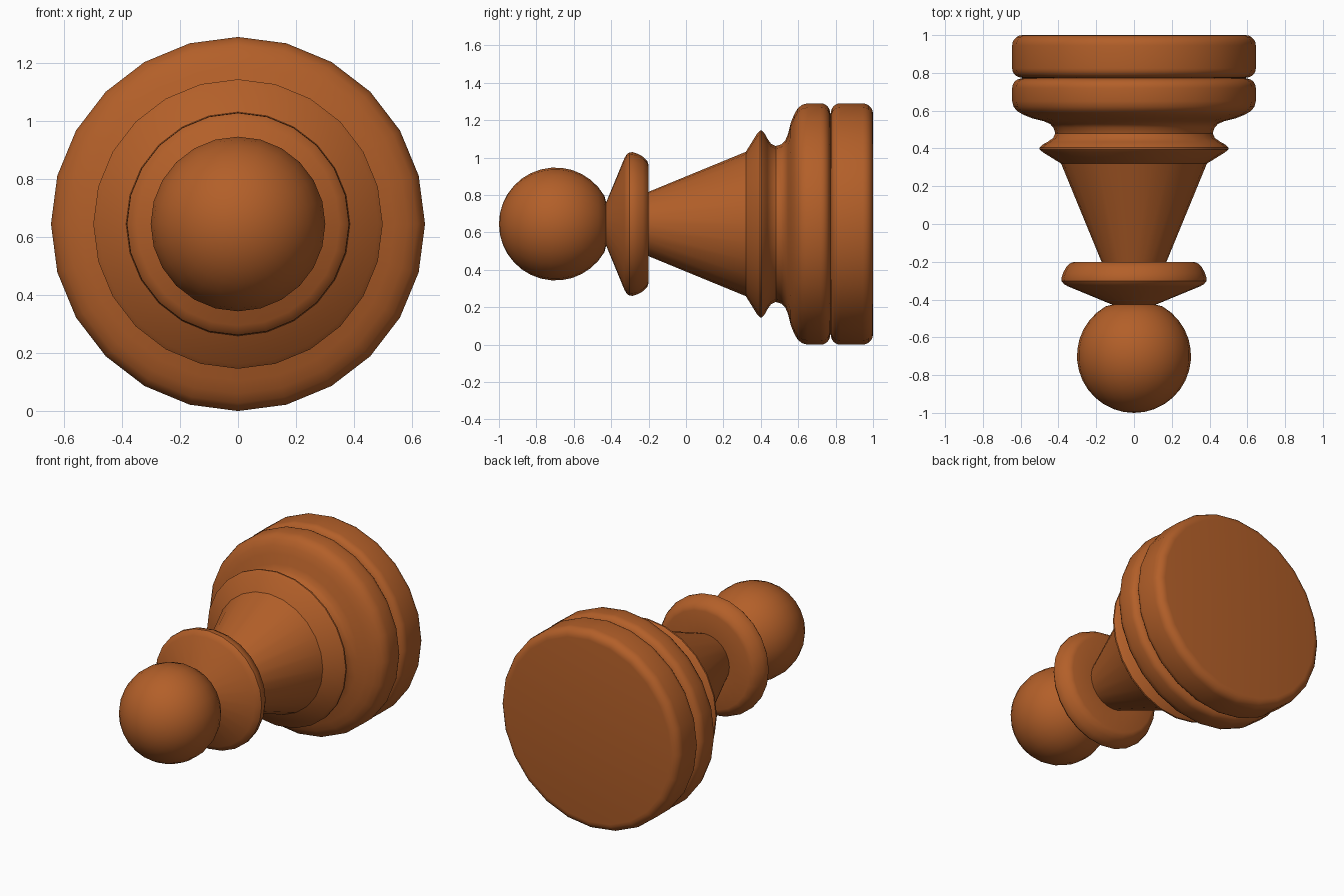
import bpy, bmesh
from math import sin, cos, pi, radians

if "Cube" in bpy.data.objects:
    bpy.data.objects.remove(bpy.data.objects["Cube"])

SIDES = 24
AXIS_Z = 0.645

wood = bpy.data.materials.new("brown_wood")
wood.diffuse_color = (0.45, 0.115, 0.022, 1)
wood.use_nodes = True
wood.node_tree.nodes["Principled BSDF"].inputs["Base Color"].default_value = wood.diffuse_color


def lathe(name, profile, sharp=35):
    """Turn (y, radius) points, listed from back to front, around the long axis."""
    bm = bmesh.new()
    rings = []
    for y, r in profile:
        if r < 1e-4:
            rings.append([bm.verts.new((0, y, AXIS_Z))])
        else:
            rings.append([bm.verts.new((r * cos(2 * pi * i / SIDES), y,
                                        AXIS_Z + r * sin(2 * pi * i / SIDES)))
                          for i in range(SIDES)])
    for a, b in zip(rings, rings[1:]):
        for i in range(SIDES):
            j = (i + 1) % SIDES
            if len(a) == 1:
                bm.faces.new((a[0], b[j], b[i]))
            elif len(b) == 1:
                bm.faces.new((a[i], a[j], b[0]))
            else:
                bm.faces.new((a[i], a[j], b[j], b[i]))
    bmesh.ops.recalc_face_normals(bm, faces=bm.faces)
    # open shells: make sure the walls face away from the axis
    if sum(f.normal.x * f.calc_center_median().x for f in bm.faces) < 0:
        bmesh.ops.reverse_faces(bm, faces=bm.faces)
    me = bpy.data.meshes.new(name)
    bm.to_mesh(me)
    bm.free()
    me.materials.append(wood)
    ob = bpy.data.objects.new(name, me)
    bpy.context.collection.objects.link(ob)
    bpy.ops.object.select_all(action='DESELECT')
    ob.select_set(True)
    bpy.context.view_layer.objects.active = ob
    bpy.ops.object.shade_smooth_by_angle(angle=radians(sharp))
    return ob


def arc(cy, cr, rad, a0, a1, n):
    """Points on a circle; 0 degrees points to +y, 90 points outward."""
    return [(cy + rad * cos(radians(a0 + (a1 - a0) * k / n)),
             cr + rad * sin(radians(a0 + (a1 - a0) * k / n))) for k in range(n + 1)]


# Bottom disc with rounded rims, flat underside
lathe("foot_disc", [(1, 0)] + arc(0.945, 0.59, 0.055, 0, 90, 5)
      + arc(0.825, 0.595, 0.05, 90, 170, 5) + [(0.773, 0.585)])

# Upper disc, hollow cove and pointed ridge
lathe("base_moulding", [(0.773, 0.585)] + arc(0.72, 0.595, 0.05, 10, 90, 5)
      + [(0.65, 0.645), (0.62, 0.637), (0.597, 0.618), (0.578, 0.585), (0.56, 0.54),
         (0.545, 0.48), (0.53, 0.445), (0.51, 0.426), (0.48, 0.417), (0.455, 0.428),
         (0.435, 0.457), (0.42, 0.484), (0.405, 0.499), (0.395, 0.499),
         (0.38, 0.483), (0.32, 0.386)])

# Tapered stem
lathe("stem", [(0.32, 0.386), (-0.2, 0.172)])

# Collar with flat back, rounded rim and sloped front
lathe("collar", [(-0.2, 0.172), (-0.2, 0.315), (-0.208, 0.338), (-0.23, 0.36),
                 (-0.26, 0.376), (-0.285, 0.384), (-0.303, 0.383), (-0.318, 0.371),
                 (-0.33, 0.35), (-0.427, 0.115)])

# Ball head
lathe("head", [(-0.427, 0.115)] + arc(-0.698, 0, 0.302, 30, 180, 14))
